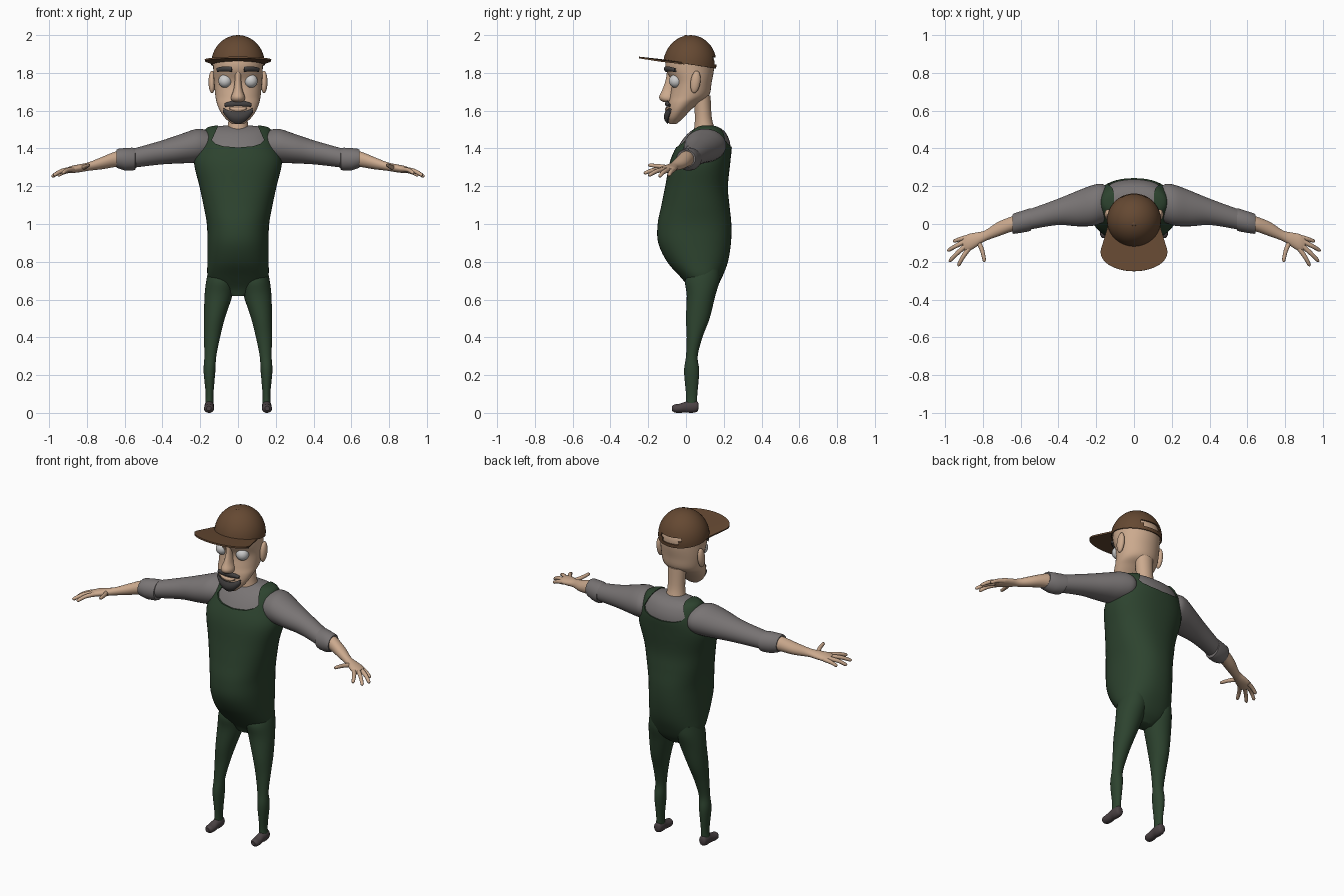
import bpy, bmesh
from math import sin, cos, pi, radians
from mathutils import Matrix, Vector

if "Cube" in bpy.data.objects:
    bpy.data.objects.remove(bpy.data.objects["Cube"])


def material(name, rgb):
    m = bpy.data.materials.new(name)
    m.diffuse_color = (*rgb, 1)
    m.use_nodes = True
    m.node_tree.nodes["Principled BSDF"].inputs["Base Color"].default_value = m.diffuse_color
    return m


GREEN = material("green_cloth", (.026, .056, .028))
GREY = material("grey_cloth", (.19, .175, .175))
SKIN = material("skin", (.60, .40, .27))
BROWN = material("brown_cap", (.13, .066, .032))
HAIR = material("dark_hair", (.06, .056, .056))
SHOE = material("dark_leather", (.07, .055, .058))


def finish(name, bm, mat=None):
    bmesh.ops.recalc_face_normals(bm, faces=bm.faces[:])
    me = bpy.data.meshes.new(name)
    bm.to_mesh(me)
    bm.free()
    ob = bpy.data.objects.new(name, me)
    bpy.context.collection.objects.link(ob)
    if mat:
        me.materials.append(mat)
    return ob


def dense(rows, k=5):
    """Catmull-Rom interpolation of section rows (t, a0, a1, b0, b1)."""
    p = [rows[0], *rows, rows[-1]]
    out = []
    for i in range(1, len(p) - 2):
        for j in range(k):
            s = j / k
            out.append([.5 * (2 * b + (c - a) * s + (2 * a - 5 * b + 4 * c - d) * s * s
                              + (3 * b - a - 3 * c + d) * s ** 3)
                        for a, b, c, d in zip(*p[i - 1:i + 3])])
    return out + [list(rows[-1])]


def loft(name, rows, mat, axis="z", side=1, n=32, e=2.0, smooth=True):
    """Skin of superelliptic sections stacked along an axis."""
    bm = bmesh.new()
    rings = []
    for t, a0, a1, b0, b1 in (dense(rows) if smooth else rows):
        ring = []
        for i in range(n):
            c, s = cos(2 * pi * i / n), sin(2 * pi * i / n)
            a = (a0 + a1) / 2 + (a1 - a0) / 2 * abs(c) ** (2 / e) * (1 if c > 0 else -1)
            b = (b0 + b1) / 2 + (b1 - b0) / 2 * abs(s) ** (2 / e) * (1 if s > 0 else -1)
            x, y, z = {"x": (t, a, b), "y": (a, t, b), "z": (a, b, t)}[axis]
            ring.append(bm.verts.new((x * side, y, z)))
        rings.append(ring)
    for r, q in zip(rings, rings[1:]):
        for i in range(n):
            bm.faces.new((r[i], r[(i + 1) % n], q[(i + 1) % n], q[i]))
    bm.faces.new(rings[0])
    bm.faces.new(rings[-1])
    return finish(name, bm, mat)


def grid(name, fn, nu, nv, mat, thick):
    bm = bmesh.new()
    vs = [[bm.verts.new(fn(i / nu, j / nv)) for j in range(nv + 1)] for i in range(nu + 1)]
    for i in range(nu):
        for j in range(nv):
            bm.faces.new((vs[i][j], vs[i + 1][j], vs[i + 1][j + 1], vs[i][j + 1]))
    ob = finish(name, bm, mat)
    mod = ob.modifiers.new("thickness", "SOLIDIFY")
    mod.thickness, mod.offset = thick, 0
    return ob


def ball(name, loc, scale, mat=None, rot=0):
    bm = bmesh.new()
    bmesh.ops.create_uvsphere(bm, u_segments=24, v_segments=16, radius=1)
    bm.transform(Matrix.Translation(loc) @ Matrix.Rotation(rot, 4, "X") @ Matrix.Diagonal((*scale, 1)))
    return finish(name, bm, mat)


# Overalls torso, with the neck openings cut to leave bib and straps
half = [(.62, .05, .04, .12), (.66, .125, .02, .16), (.72, .16, -.03, .192), (.8, .162, -.1, .222),
        (.9, .162, -.147, .238), (1, .165, -.15, .24), (1.1, .183, -.13, .23), (1.2, .204, -.11, .222),
        (1.33, .233, -.085, .235), (1.42, .207, -.045, .242), (1.48, .183, 0, .222),
        (1.513, .158, .045, .187), (1.525, .08, .075, .15)]
torso = [(z, -x, x, f, b) for z, x, f, b in half]
overalls = loft("overalls_torso", torso, GREEN, n=48, e=2.25)
edge = [(.10, 1.65), (.105, 1.52), (.138, 1.445), (.12, 1.425), (.08, 1.412), (0, 1.405)]
edge += [(-x, z) for x, z in edge[-2::-1]]
bm = bmesh.new()
face = bm.faces.new([bm.verts.new((x, -.5, z)) for x, z in edge])
ext = bmesh.ops.extrude_face_region(bm, geom=[face])["geom"]
bmesh.ops.translate(bm, vec=(0, 1, 0), verts=[v for v in ext if isinstance(v, bmesh.types.BMVert)])
cutter = finish("neck_cutter", bm)
cutter.hide_render = True
mod = overalls.modifiers.new("neck", "BOOLEAN")
mod.operation, mod.object, mod.solver = "DIFFERENCE", cutter, "EXACT"
bpy.context.view_layer.objects.active = overalls
bpy.ops.object.modifier_apply(modifier="neck")
bpy.data.objects.remove(cutter)

# Shirt body just inside the overalls
g = .007
loft("shirt_body", [(z - g * .6, a + g, b - g, f + g, k - g) for z, a, b, f, k in torso[7:]],
     GREY, n=48, e=2.25)

# Head and neck
head = [(z, -x, x, f, b) for z, x, f, b in [
    (1.53, .032, -.088, -.05), (1.56, .068, -.102, -.015), (1.60, .096, -.1, .022),
    (1.64, .112, -.095, .068), (1.68, .12, -.086, .122), (1.75, .127, -.076, .136),
    (1.82, .131, -.107, .148), (1.88, .127, -.102, .146), (1.95, .085, -.055, .105)]]
loft("head", head, SKIN, n=40)
loft("neck", [(1.48, -.062, .062, .04, .16), (1.56, -.05, .05, .047, .137), (1.68, -.054, .054, .04, .13)], SKIN)
loft("nose", [(1.815, -.02, .02, -.1, -.06), (1.76, -.017, .017, -.108, -.05), (1.71, -.024, .024, -.126, -.05),
              (1.675, -.036, .036, -.142, -.05), (1.655, -.034, .034, -.135, -.05),
              (1.645, -.02, .02, -.115, -.06)], SKIN, n=20)
skin_rings = dense(head)


def face_y(x, z):
    """Front surface of the head at x, z."""
    for p, q in zip(skin_rings, skin_rings[1:]):
        if p[0] <= z <= q[0]:
            break
    s = min(max((z - p[0]) / (q[0] - p[0]), 0), 1)
    _, _, rx, f, b = [u + (v - u) * s for u, v in zip(p, q)]
    return (f + b) / 2 - (b - f) / 2 * (1 - min(abs(x / rx), .97) ** 2) ** .5


def patch(name, x0, x1, low, high, mat, thick):
    """Raised shape that follows the face; low and high are functions of u in -1..1."""
    def point(s, t):
        u, x = 2 * s - 1, x0 + (x1 - x0) * s
        z = low(u) + (high(u) - low(u)) * t
        return x, face_y(x, z) - .003 - .005 * sin(pi * t), z
    grid(name, point, 20, 6, mat, thick)


patch("goatee", -.075, .075, lambda u: 1.535 + .06 * u * u, lambda u: 1.592 + .018 * u * u, HAIR, .014)
patch("moustache", -.068, .068, lambda u: 1.627 + .001 * u * u,
      lambda u: 1.652 - .022 * u * u, HAIR, .016)
patch("lower_lip", -.045, .045, lambda u: 1.598 + .014 * u * u, lambda u: 1.616, SKIN, .008)

# Cap: dome with a rear opening above its strap, and a peak
tilt = Matrix.Translation((0, .02, 1.845)) @ Matrix.Rotation(radians(-9), 4, "X")
bm = bmesh.new()
bmesh.ops.create_uvsphere(bm, u_segments=48, v_segments=24, radius=1)
bmesh.ops.delete(bm, geom=[v for v in bm.verts if v.co.z < -.01], context="VERTS")
hole = [f for f in bm.faces for c in [f.calc_center_median()]
        if c.y > 0 and abs(c.x) < .42 and .13 < c.z < .38]
bmesh.ops.delete(bm, geom=hole, context="FACES")
bm.transform(tilt @ Matrix.Diagonal((.143, .141, .155, 1)))
dome = finish("cap_dome", bm, BROWN)
mod = dome.modifiers.new("thickness", "SOLIDIFY")
mod.thickness = .006
ball("cap_button", (0, .0, 1.994), (.012, .012, .006), BROWN)


def peak(s, t):
    a, b = radians(78) * (2 * s - 1), radians(100) * (2 * s - 1)
    p = Vector((.14 * sin(a), -.138 * cos(a), 0))
    q = Vector((.176 * sin(b), -.172 - .1 * cos(b), -.006))
    return tilt @ p.lerp(q, t)


grid("cap_peak", peak, 32, 6, BROWN, .009)

# Everything that comes in pairs
leg = [(.76, .03, .155, .02, .18), (.7, .015, .168, -.005, .178), (.62, .03, .177, .004, .155),
       (.5, .07, .18, 0, .125), (.4, .095, .18, .004, .087), (.3, .115, .178, 0, .062),
       (.22, .12, .182, -.01, .07), (.1, .13, .171, 0, .06), (.045, .13, .174, 0, .058)]
shoe = [(.066, .14, .164, .02, .05), (.058, .13, .174, .006, .062), (.03, .126, .178, 0, .066),
        (0, .128, .177, .002, .06), (-.035, .126, .18, 0, .048), (-.06, .13, .178, .002, .045),
        (-.074, .142, .167, .012, .036)]
sleeve = [(.13, .02, .19, 1.35, 1.48), (.17, .005, .212, 1.335, 1.498), (.22, -.01, .205, 1.325, 1.503),
          (.3, -.012, .175, 1.321, 1.477), (.41, -.006, .13, 1.315, 1.44), (.58, -.035, .068, 1.295, 1.392)]
cuff = [(.54, -.02, .07, 1.30, 1.385), (.545, -.035, .083, 1.287, 1.402), (.56, -.04, .08, 1.283, 1.404),
        (.6, -.047, .067, 1.283, 1.402), (.635, -.052, .056, 1.295, 1.398), (.643, -.05, .05, 1.30, 1.393),
        (.638, -.035, .036, 1.31, 1.38)]
forearm = [(.6, -.035, .05, 1.30, 1.39), (.645, -.04, .04, 1.302, 1.385), (.72, -.066, .01, 1.29, 1.355),
           (.79, -.092, -.035, 1.282, 1.327), (.84, -.125, -.046, 1.274, 1.316),
           (.88, -.145, -.055, 1.27, 1.308), (.905, -.135, -.075, 1.274, 1.298)]
fingers = {"thumb": [(.825, -.09, 1.298), (.803, -.14, 1.306), (.79, -.2, 1.312)],
           "index_finger": [(.87, -.125, 1.29), (.905, -.175, 1.285), (.93, -.222, 1.268)],
           "middle_finger": [(.885, -.11, 1.29), (.935, -.155, 1.28), (.977, -.198, 1.256)],
           "ring_finger": [(.89, -.09, 1.288), (.945, -.118, 1.275), (.985, -.142, 1.25)],
           "little_finger": [(.88, -.07, 1.286), (.92, -.08, 1.275), (.955, -.092, 1.256)]}
for side, tag in ((1, "_left"), (-1, "_right")):
    loft("trouser_leg" + tag, leg, GREEN, side=side)
    loft("shoe" + tag, shoe, SHOE, "y", side, 24)
    loft("sleeve" + tag, sleeve, GREY, "x", side)
    loft("rolled_cuff" + tag, cuff, GREY, "x", side, smooth=False)
    loft("forearm_and_palm" + tag, forearm, SKIN, "x", side, 24)
    for name, pts in fingers.items():
        path = dense([pts[0], pts[1], pts[2]])
        cu = bpy.data.curves.new(name + tag, "CURVE")
        cu.dimensions, cu.bevel_depth, cu.bevel_resolution, cu.use_fill_caps = "3D", .0125, 3, True
        sp = cu.splines.new("POLY")
        sp.points.add(len(path) - 1)
        for i, (pt, c) in enumerate(zip(sp.points, path)):
            pt.co = (c[0] * side, c[1], c[2], 1)
            pt.radius = 1.1 - .04 * i if i < len(path) - 1 else .35
        cu.materials.append(SKIN)
        bpy.context.collection.objects.link(bpy.data.objects.new(name + tag, cu))
    ball("eye" + tag, (.068 * side, -.054, 1.757), (.036, .036, .036))
    ball("ear" + tag, (.138 * side, .05, 1.752), (.018, .026, .06), SKIN, radians(-8))
    patch("eyebrow" + tag, .032 * side, .108 * side, lambda u: 1.812 - .004 * u * u,
          lambda u: 1.832 - .006 * u * u - .003 * u, HAIR, .012)

# Mesh the fingers and smooth all parts
bpy.ops.object.select_all(action="SELECT")
bpy.context.view_layer.objects.active = overalls
bpy.ops.object.convert(target="MESH")
bpy.ops.object.shade_smooth_by_angle(angle=radians(42))
